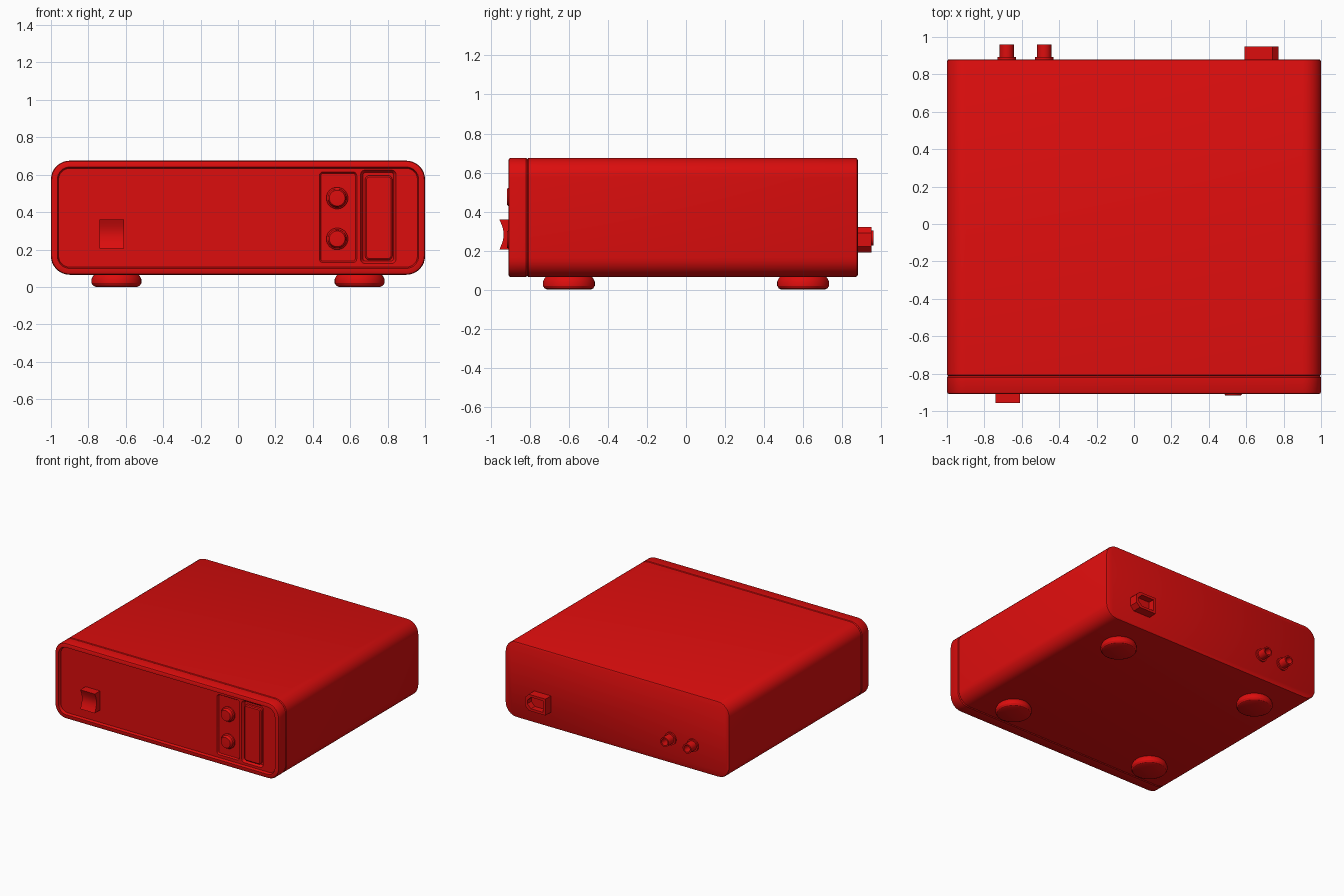
import bpy, bmesh, math
from mathutils import Matrix

cube = bpy.data.objects.get("Cube")
if cube:
    bpy.data.objects.remove(cube, do_unlink=True)

red = bpy.data.materials.new("red")
red.use_nodes = True
COLOUR = (0.72, 0.004, 0.004, 1)
red.diffuse_color = COLOUR
red.node_tree.nodes["Principled BSDF"].inputs["Base Color"].default_value = COLOUR


def add_object(name, bm, angle=30):
    bmesh.ops.recalc_face_normals(bm, faces=bm.faces)
    mesh = bpy.data.meshes.new(name)
    bm.to_mesh(mesh)
    bm.free()
    mesh.materials.append(red)
    ob = bpy.data.objects.new(name, mesh)
    bpy.context.collection.objects.link(ob)
    smooth(ob, angle)
    return ob


def smooth(ob, angle=30):
    bpy.ops.object.select_all(action="DESELECT")
    ob.select_set(True)
    bpy.context.view_layer.objects.active = ob
    bpy.ops.object.shade_smooth_by_angle(angle=math.radians(angle))


def outline(x0, x1, z0, z1, r, steps=8):
    """Rounded rectangle in the xz plane."""
    pts = []
    corners = [(x1 - r, z1 - r), (x0 + r, z1 - r), (x0 + r, z0 + r), (x1 - r, z0 + r)]
    for k, (cx, cz) in enumerate(corners):
        for i in range(steps + 1):
            a = math.pi / 2 * (k + i / steps)
            pts.append((cx + r * math.cos(a), cz + r * math.sin(a)))
    return pts


def loft(name, box, r, rings, steps=8):
    """Rounded box along y; each ring is (y, inset)."""
    x0, x1, z0, z1 = box
    bm = bmesh.new()
    loops = []
    for y, d in rings:
        pts = outline(x0 + d, x1 - d, z0 + d, z1 - d, max(r - d, 0.003), steps)
        loops.append([bm.verts.new((x, y, z)) for x, z in pts])
    for a, b in zip(loops, loops[1:]):
        n = len(a)
        for i in range(n):
            bm.faces.new((a[i], a[(i + 1) % n], b[(i + 1) % n], b[i]))
    bm.faces.new(loops[0])
    bm.faces.new(loops[-1])
    return add_object(name, bm)


def lathe(name, profile, matrix, segments=32):
    """Spin (radius, height) points round z, then place the result."""
    bm = bmesh.new()
    verts = [bm.verts.new((r, 0, h)) for r, h in profile]
    edges = [bm.edges.new(p) for p in zip(verts, verts[1:])]
    bmesh.ops.spin(bm, geom=verts + edges, axis=(0, 0, 1), cent=(0, 0, 0),
                   angle=math.tau, steps=segments)
    bmesh.ops.remove_doubles(bm, verts=bm.verts, dist=0.0001)
    bmesh.ops.transform(bm, matrix=matrix, verts=bm.verts)
    return add_object(name, bm)


def prism(name, pts, matrix, depth):
    """Extrude a flat outline along its z axis."""
    bm = bmesh.new()
    face = bm.faces.new([bm.verts.new((a, b, 0)) for a, b in pts])
    new = bmesh.ops.extrude_face_region(bm, geom=[face])["geom"]
    bmesh.ops.translate(bm, vec=(0, 0, depth),
                        verts=[v for v in new if isinstance(v, bmesh.types.BMVert)])
    bmesh.ops.transform(bm, matrix=matrix, verts=bm.verts)
    return add_object(name, bm)


def cut(target, cutter):
    cutter.hide_render = True
    mod = target.modifiers.new("cut", "BOOLEAN")
    mod.operation = "DIFFERENCE"
    mod.object = cutter
    bpy.context.view_layer.objects.active = target
    bpy.ops.object.modifier_apply(modifier=mod.name)
    bpy.data.objects.remove(cutter, do_unlink=True)
    smooth(target)


# Case shell and front bezel, meeting at a fine groove
case = (-1, 1, 0.065, 0.675)
loft("case", case, 0.1, [(-0.815, 0.008), (-0.807, 0), (0.868, 0), (0.876, 0.003), (0.88, 0.01)])
FRONT, PANEL = -0.91, -0.888
bezel = loft("front_bezel", case, 0.1, [
    (-0.81, 0.008), (-0.82, 0), (-0.898, 0), (-0.906, 0.004), (FRONT, 0.012),
    (FRONT, 0.034), (PANEL, 0.041)])

# Pockets for the knobs and the tall window
cut(bezel, loft("knob_pocket", (0.435, 0.635, 0.13, 0.615), 0.02,
                [(-0.95, 0), (PANEL, 0), (-0.876, 0.008)]))
cut(bezel, loft("window_pocket", (0.655, 0.845, 0.125, 0.625), 0.025,
                [(-0.95, 0), (PANEL, 0), (-0.866, 0.014)]))
loft("window", (0.68, 0.825, 0.145, 0.595), 0.02,
     [(-0.86, 0), (-0.886, 0), (-0.892, 0.008)])

# Two round knobs with a collar and a domed cap
for side, z in (("upper", 0.475), ("lower", 0.257)):
    lathe(side + "_knob", [(0, -0.02), (0.058, -0.02), (0.058, 0.012), (0.05, 0.018),
                           (0.047, 0.034), (0.042, 0.04), (0, 0.042)],
          Matrix.Translation((0.53, -0.876, z)) @ Matrix.Rotation(math.pi / 2, 4, "X"))

# Rocker switch with a hollowed face (outline in yz, extruded along x)
yz_to_x = Matrix(((0, 0, 1, -0.74), (1, 0, 0, 0), (0, 1, 0, 0), (0, 0, 0, 1)))
rocker = [(-0.956 + 0.022 * math.sin(math.pi * i / 10), 0.205 + 0.0155 * i) for i in range(11)]
prism("rocker_switch", rocker + [(-0.87, 0.36), (-0.87, 0.205)], yz_to_x, 0.13)

# Four round feet
for x in (-0.65, 0.65):
    for y in (-0.6, 0.6):
        name = ("front" if y < 0 else "back") + ("_left" if x > 0 else "_right") + "_foot"
        lathe(name, [(0, 0), (0.11, 0), (0.125, 0.007), (0.133, 0.02), (0.133, 0.042),
                     (0.125, 0.058), (0.115, 0.07), (0, 0.07)],
              Matrix.Translation((x, y, 0)), 48)

# Two hollow sockets on the back
for side, x in (("outer", -0.68), ("inner", -0.48)):
    lathe(side + "_socket", [(0, -0.01), (0.05, -0.01), (0.05, 0.012), (0.038, 0.012),
                             (0.038, 0.08), (0.027, 0.08), (0.027, 0.02), (0, 0.02)],
          Matrix.Translation((x, 0.88, 0.265)) @ Matrix.Rotation(-math.pi / 2, 4, "X"))

# Power inlet: block with two clipped corners and a recessed mouth
def inlet_outline(d):
    c = 0.032
    x0, x1, z0, z1 = 0.59 + d, 0.772 - d, 0.19 + d, 0.322 - d
    return [(x0, z0), (x1 - c, z0), (x1, z0 + c), (x1, z1 - c), (x1 - c, z1), (x0, z1)]


def along_y(y):
    return Matrix.Translation((0, y, 0)) @ Matrix.Rotation(math.pi / 2, 4, "X")


inlet = prism("power_inlet", inlet_outline(0), along_y(0.95), 0.08)
cut(inlet, prism("inlet_mouth", inlet_outline(0.02), along_y(0.97), 0.07))
